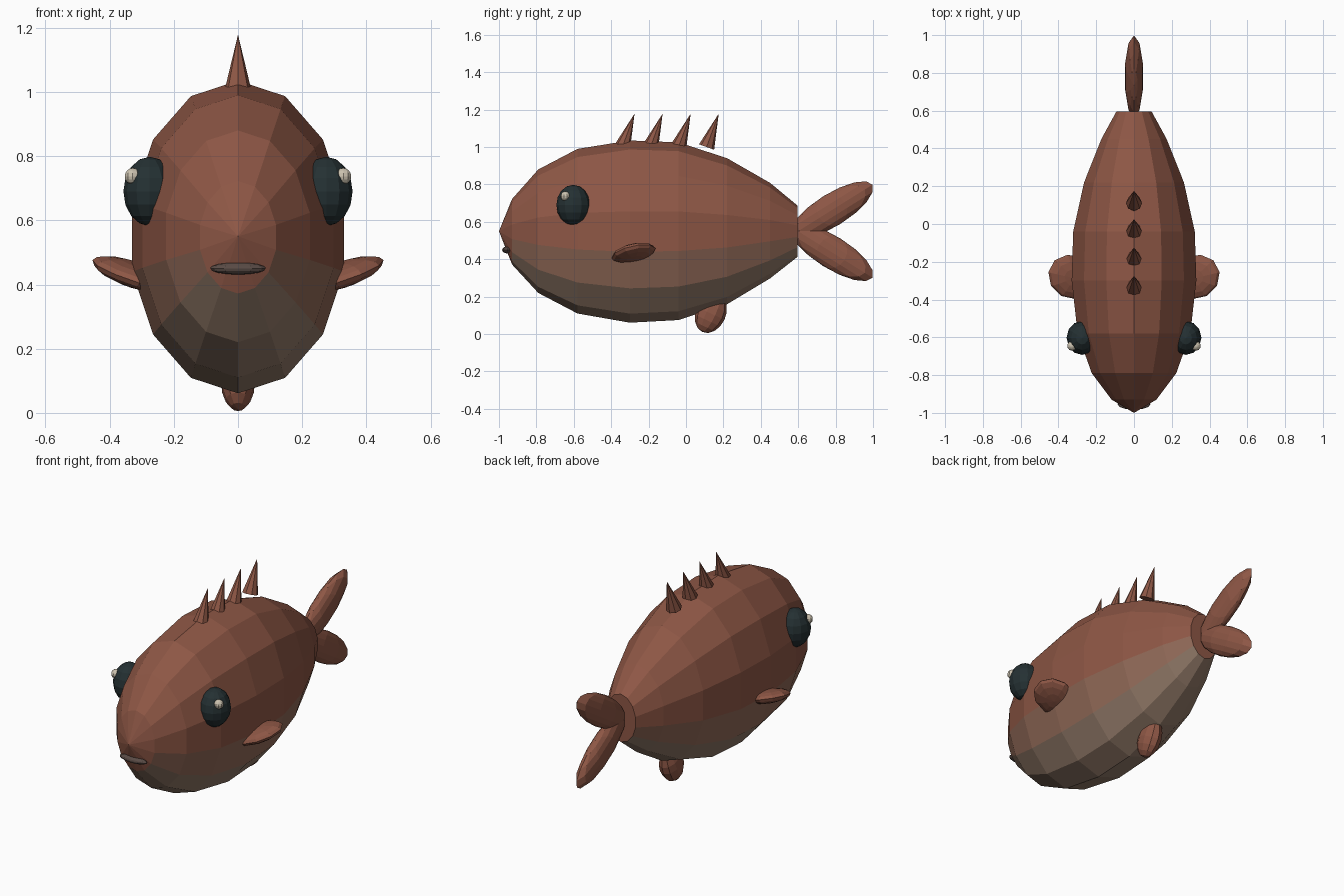
import bpy, bmesh, math
from mathutils import Matrix, Vector, Euler

if "Cube" in bpy.data.objects:
    bpy.data.objects.remove(bpy.data.objects["Cube"])


def mat(name, rgb):
    m = bpy.data.materials.new(name)
    m.diffuse_color = (*rgb, 1)
    m.use_nodes = True
    m.node_tree.nodes["Principled BSDF"].inputs["Base Color"].default_value = m.diffuse_color
    return m


BROWN = mat("brown", (0.27, 0.095, 0.06))
BLEND = mat("flank_blend", (0.28, 0.14, 0.095))
BELLY = mat("belly", (0.29, 0.195, 0.14))
DARK = mat("eye_dark", (0.018, 0.03, 0.033))
GLINT = mat("glint", (0.6, 0.54, 0.43))
LIP = mat("lip", (0.1, 0.07, 0.06))


def finish(bm, name, mats):
    bmesh.ops.recalc_face_normals(bm, faces=bm.faces)
    me = bpy.data.meshes.new(name)
    bm.to_mesh(me)
    bm.free()
    for m in mats:
        me.materials.append(m)
    ob = bpy.data.objects.new(name, me)
    bpy.context.collection.objects.link(ob)
    return ob


def place(loc, rot, scale=(1, 1, 1)):
    r = Euler([math.radians(a) for a in rot]).to_matrix().to_4x4()
    return Matrix.Translation(loc) @ r @ Matrix.Diagonal((*scale, 1))


def blob(name, loc, radii, m, rot=(0, 0, 0), seg=10, rings=8):
    bm = bmesh.new()
    bmesh.ops.create_uvsphere(bm, u_segments=seg, v_segments=rings, radius=1,
                              matrix=place(loc, rot, radii))
    return finish(bm, name, [m])


# body: 14-sided rings (y, centre z, half height)
N = 14
stations = [(-0.93, 0.547, 0.175), (-0.79, 0.55, 0.33), (-0.58, 0.55, 0.44),
            (-0.30, 0.548, 0.487), (-0.04, 0.55, 0.475), (0.22, 0.55, 0.39),
            (0.45, 0.553, 0.255), (0.595, 0.55, 0.138)]
bm = bmesh.new()
rings = []
for y, cz, h in stations:
    rings.append([bm.verts.new((0.695 * h * math.sin(2 * math.pi * i / N), y,
                                cz + h * math.cos(2 * math.pi * i / N)))
                  for i in range(N)])
nose = bm.verts.new((0, -1.0, 0.55))
for i in range(N):
    j = (i + 1) % N
    row = min(i, N - 1 - i)
    bm.faces.new((nose, rings[0][i], rings[0][j]))
    for a, b in zip(rings, rings[1:]):
        f = bm.faces.new((a[i], b[i], b[j], a[j]))
        f.material_index = 2 if row >= 5 else 1 if row == 4 else 0
bm.faces.new(rings[-1])
finish(bm, "body", [BROWN, BLEND, BELLY])

# paired eyes, glints and side fins
for s, side in ((1, "right"), (-1, "left")):
    blob(side + "_eye", (s * 0.275, -0.603, 0.69), (0.082, 0.09, 0.108), DARK, seg=12)
    blob(side + "_glint", (s * 0.328, -0.645, 0.737), (0.026, 0.026, 0.026), GLINT)
    blob(side + "_fin", (s * 0.33, -0.28, 0.432), (0.135, 0.115, 0.037), BROWN,
         (0, -s * 20, s * 28))

# mouth and belly fin
blob("mouth", (0, -0.955, 0.45), (0.087, 0.028, 0.019), LIP, seg=12)
blob("belly_fin", (0, 0.133, 0.11), (0.056, 0.08, 0.109), BROWN, (-25, 0, 0))

# forked tail lobes
for s, label in ((1, "upper"), (-1, "lower")):
    blob(label + "_tail_lobe", (0, 0.78, 0.55 + s * 0.113), (0.05, 0.256, 0.087),
         BROWN, (s * 32, 0, 0))

# back spines
for k in range(4):
    base = Vector((0, -0.34 + 0.15 * k, 1.0))
    bm = bmesh.new()
    bmesh.ops.create_cone(bm, cap_ends=True, segments=8, radius1=0.043, radius2=0, depth=0.19,
                          matrix=place(base, (-20, 0, 0)) @ Matrix.Translation((0, 0, 0.095)))
    finish(bm, f"back_spine_{k + 1}", [BROWN])
